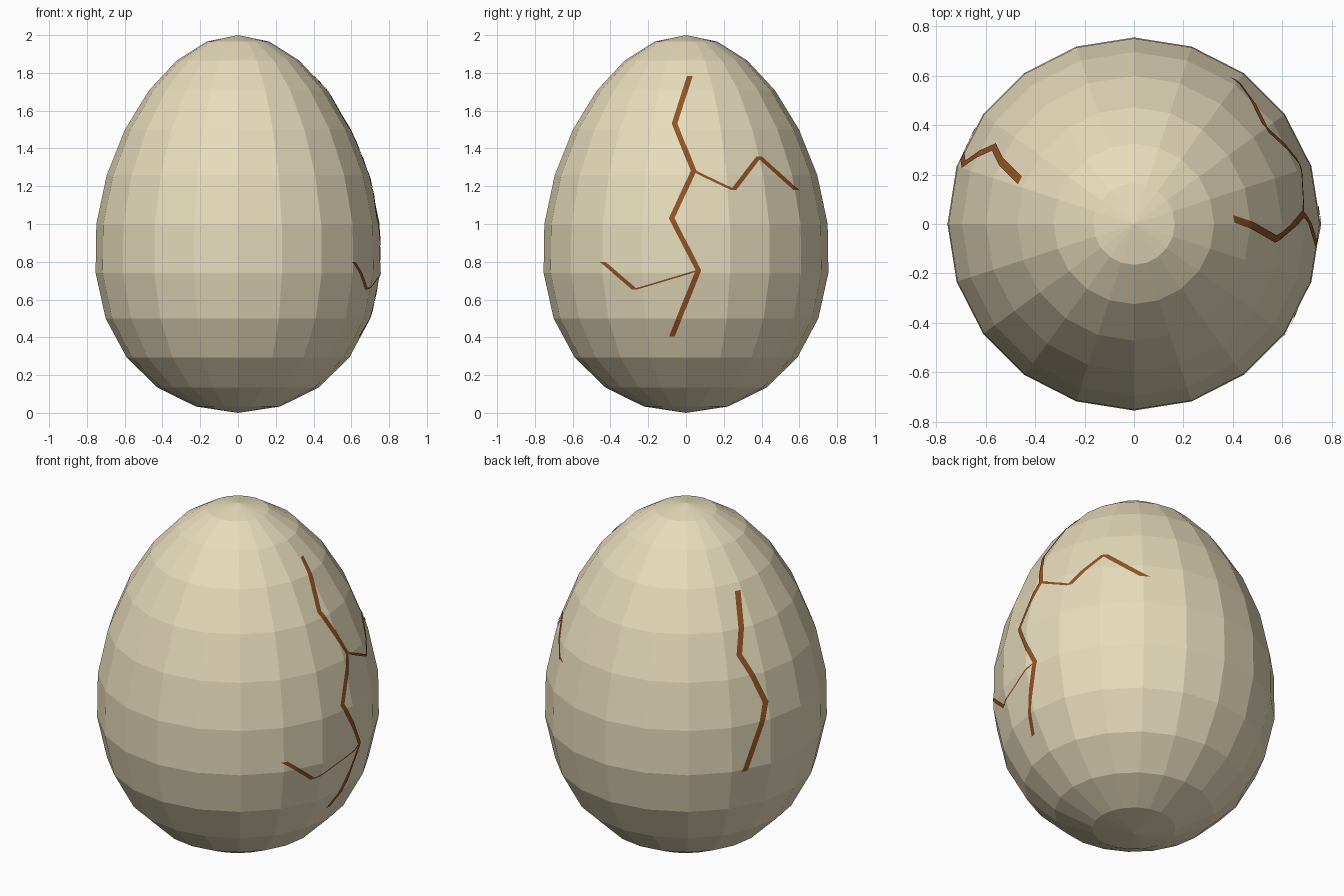
import bpy, bmesh
from math import sin, cos, pi
from mathutils import Vector
from mathutils.bvhtree import BVHTree

if "Cube" in bpy.data.objects:
    bpy.data.objects.remove(bpy.data.objects["Cube"])

SIDES, RINGS = 20, 12


def material(name, color):
    m = bpy.data.materials.new(name)
    m.diffuse_color = (*color, 1)
    m.use_nodes = True
    m.node_tree.nodes["Principled BSDF"].inputs["Base Color"].default_value = m.diffuse_color
    return m


def add_object(name, bm, mat):
    mesh = bpy.data.meshes.new(name)
    bm.to_mesh(mesh)
    mesh.materials.append(mat)
    obj = bpy.data.objects.new(name, mesh)
    bpy.context.collection.objects.link(obj)


shell_mat = material("shell", (0.80, 0.72, 0.50))
crack_mat = material("crack", (0.28, 0.085, 0.018))

# Egg shell: a low-poly sphere, wider at the bottom
egg = bmesh.new()
bmesh.ops.create_uvsphere(egg, u_segments=SIDES, v_segments=RINGS, radius=1)
for v in egg.verts:
    taper = 0.75 - 0.118 * v.co.z
    v.co = Vector((v.co.x * taper, v.co.y * taper, v.co.z + 1))
egg.normal_update()
surface = BVHTree.FromBMesh(egg)
add_object("egg_shell", egg, shell_mat)


# Cracks: zigzag ribbons drawn in side view and projected onto the shell
def crack(name, side, points, width=0.03, steps=16, lift=0.004):
    path = []
    for a, b in zip(points, points[1:]):
        path += [Vector(a).lerp(Vector(b), i / steps) for i in range(steps)]
    path.append(Vector(points[-1]))
    bm = bmesh.new()
    rows = []
    for p in path:
        row = []
        for off in (-width / 2, 0, width / 2):
            start = Vector((2 * side, p.x + off, p.y))
            hit, normal, _, _ = surface.ray_cast(start, Vector((-side, 0, 0)))
            row.append(bm.verts.new(hit + normal * lift))
        rows.append(row)
    for r, s in zip(rows, rows[1:]):
        for i in range(2):
            bm.faces.new((r[i], r[i + 1], s[i + 1], s[i]))
    bm.normal_update()
    for f in bm.faces:
        if f.normal.x * side < 0:
            f.normal_flip()
    add_object(name, bm, crack_mat)


crack("main_crack", 1, [(0.02, 1.78), (-0.06, 1.53), (0.04, 1.28),
                        (-0.075, 1.03), (0.065, 0.755), (-0.075, 0.405)])
crack("upper_branch_crack", 1, [(0.04, 1.28), (0.25, 1.18), (0.385, 1.355), (0.58, 1.18)])
crack("lower_branch_crack", 1, [(0.065, 0.755), (-0.27, 0.655), (-0.44, 0.80)])
crack("left_crack", -1, [(0.175, 1.67), (0.31, 1.37), (0.24, 1.10), (0.375, 0.73)])
